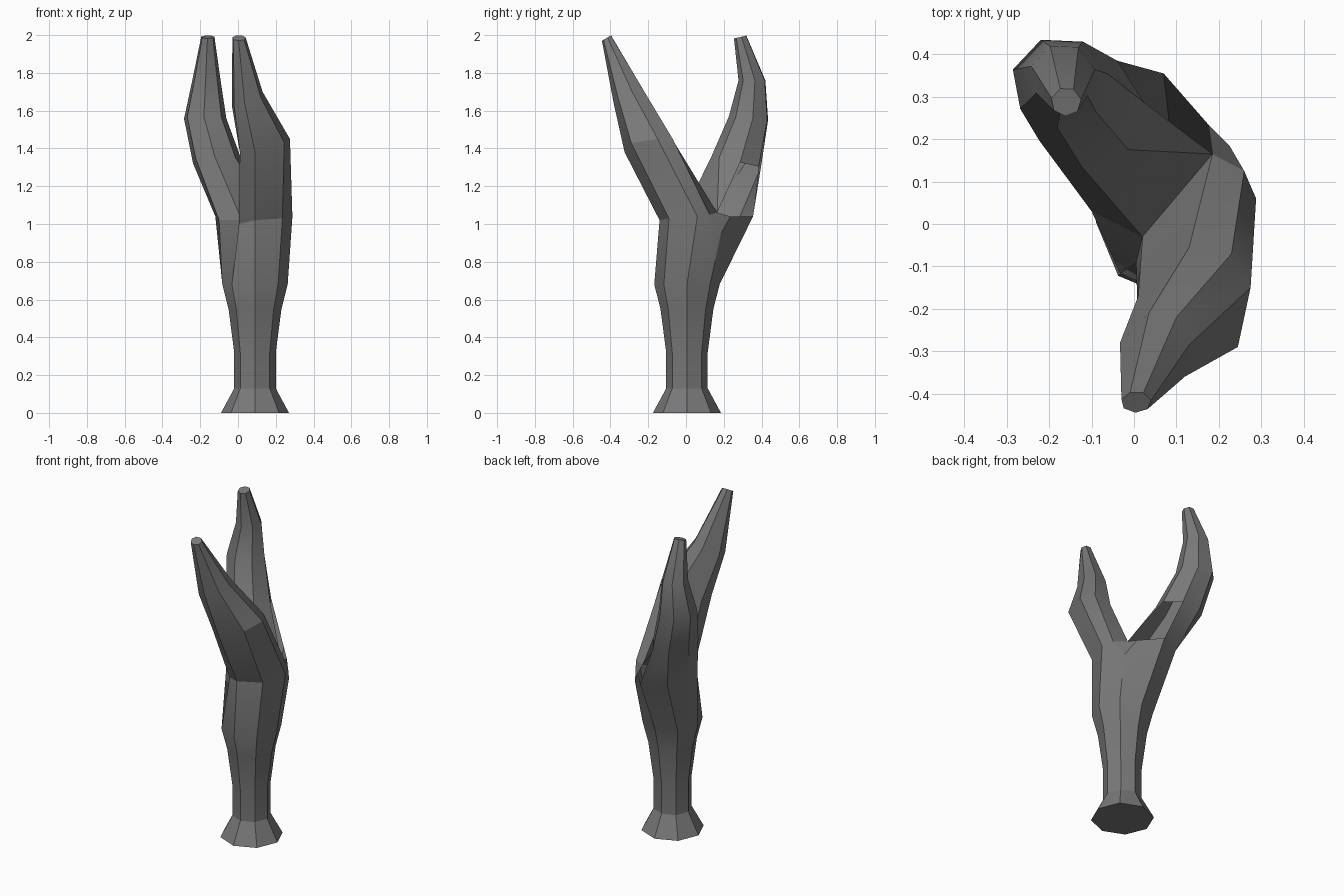
import bpy
import bmesh
from math import sin, cos, radians, tau

cube = bpy.data.objects.get("Cube")
if cube:
    bpy.data.objects.remove(cube, do_unlink=True)

# One flat colour for the whole dead tree
bark = bpy.data.materials.new("dark_grey_bark")
bark.use_nodes = True
bark.diffuse_color = (.19, .19, .19, 1)
bark.node_tree.nodes["Principled BSDF"].inputs["Base Color"].default_value = bark.diffuse_color

bm = bmesh.new()


def point(x, y, z):
    return bm.verts.new((x, y, z))


def ring(sides, centre, radius_x, radius_y, start=0, tilt=0):
    """Ellipse of vertices, raised towards the back by the tilt."""
    cx, cy, cz = centre
    verts = []
    for i in range(sides):
        angle = radians(start) + tau * i / sides
        verts.append(point(cx + radius_x * cos(angle),
                           cy + radius_y * sin(angle),
                           cz + tilt * sin(angle)))
    return verts


def bridge(lower, upper, skip=()):
    """Quads between two rings of equal size, leaving out skipped columns."""
    count = len(lower)
    for i in range(count):
        if i not in skip:
            j = (i + 1) % count
            bm.faces.new((lower[i], lower[j], upper[j], upper[i]))


def loft(rings):
    for lower, upper in zip(rings, rings[1:]):
        bridge(lower, upper)


# Octagonal stem with a flared foot
profile = [(0, .18), (.13, .11), (.32, .11), (.55, .14), (.68, .173)]
stem = [ring(8, (.09, .005, height), radius, radius) for height, radius in profile]
loft(stem)
bm.faces.new(list(reversed(stem[0])))

# Crotch shared by both branches
crotch_front = point(.02, -.03, 1.02)
crotch_back = point(.185, .165, 1.06)

# Rim of the front branch
front_east = point(.288, .06, 1.04)
front_north_east = point(.26, .125, 1.05)
front_south_west = point(.005, -.09, 1)
front_south = point(.09, -.14, 1.02)
front_south_east = point(.235, -.09, 1.03)

# Rim of the back branch
shoulder = point(.225, .185, .95)
back_east = point(.175, .235, 1.04)
back_north_east = point(.07, .355, 1.04)
back_north_west = point(-.07, .285, 1.04)
back_west = point(-.12, .13, 1.04)
back_south_west = point(-.1, .03, 1.02)

# Stem spreads into the fork
east, north_east, north, north_west, west, south_west, south, south_east = stem[-1]
for face in (
    (east, north_east, shoulder, front_north_east, front_east),
    (north_east, north, back_north_east, back_east, shoulder),
    (north, north_west, back_north_west, back_north_east),
    (north_west, west, back_south_west, back_west, back_north_west),
    (west, south_west, front_south_west, crotch_front, back_south_west),
    (south_west, south, front_south, front_south_west),
    (south, south_east, front_south_east, front_south),
    (south_east, east, front_east, front_south_east),
    (shoulder, back_east, crotch_back, front_north_east),
):
    bm.faces.new(face)

# Front branch: elbow, wrist and cut tip
front_rim = [front_east, front_north_east, crotch_back, crotch_front,
             front_south_west, front_south, front_south_east]
elbow = [point(*p) for p in (
    (.275, -.15, 1.45), (.23, -.07, 1.45), (.13, -.055, 1.42), (.01, -.17, 1.38),
    (.01, -.27, 1.38), (.09, -.325, 1.38), (.245, -.29, 1.43))]
wrist = [point(*p) for p in (
    (.13, -.285, 1.7), (.1, -.22, 1.7), (.035, -.21, 1.68), (-.033, -.28, 1.63),
    (-.02, -.36, 1.62), (.035, -.383, 1.64), (.12, -.36, 1.67))]
front_tip = ring(7, (.005, -.42, 1.985), .036, .025, start=10, tilt=.015)
loft([front_rim, elbow, wrist, front_tip])
bm.faces.new(front_tip)

# Back branch: the column facing back left is broken open at its base
back_rim = [back_east, back_north_east, back_north_west, back_west,
            back_south_west, crotch_front, crotch_back]
bend = ring(7, (-.11, .27, 1.33), .135, .135, start=7, tilt=-.03)
bulge = ring(7, (-.175, .335, 1.56), .115, .108, start=10, tilt=-.01)
neck = ring(7, (-.168, .352, 1.76), .077, .074, start=10)
back_tip = ring(7, (-.16, .288, 1.99), .036, .034, start=10, tilt=.008)
bridge(back_rim, bend, skip=(0, 6))
bm.faces.new((crotch_back, bend[0], bend[6]))
loft([bend, bulge, neck, back_tip])
bm.faces.new(back_tip)

# Finish the tree as one object
bmesh.ops.recalc_face_normals(bm, faces=bm.faces[:])
mesh = bpy.data.meshes.new("forked_trunk")
bm.to_mesh(mesh)
bm.free()
mesh.materials.append(bark)
tree = bpy.data.objects.new("forked_trunk", mesh)
bpy.context.collection.objects.link(tree)
bpy.ops.object.select_all(action="DESELECT")
tree.select_set(True)
bpy.context.view_layer.objects.active = tree
bpy.ops.object.shade_smooth_by_angle(angle=radians(25))
